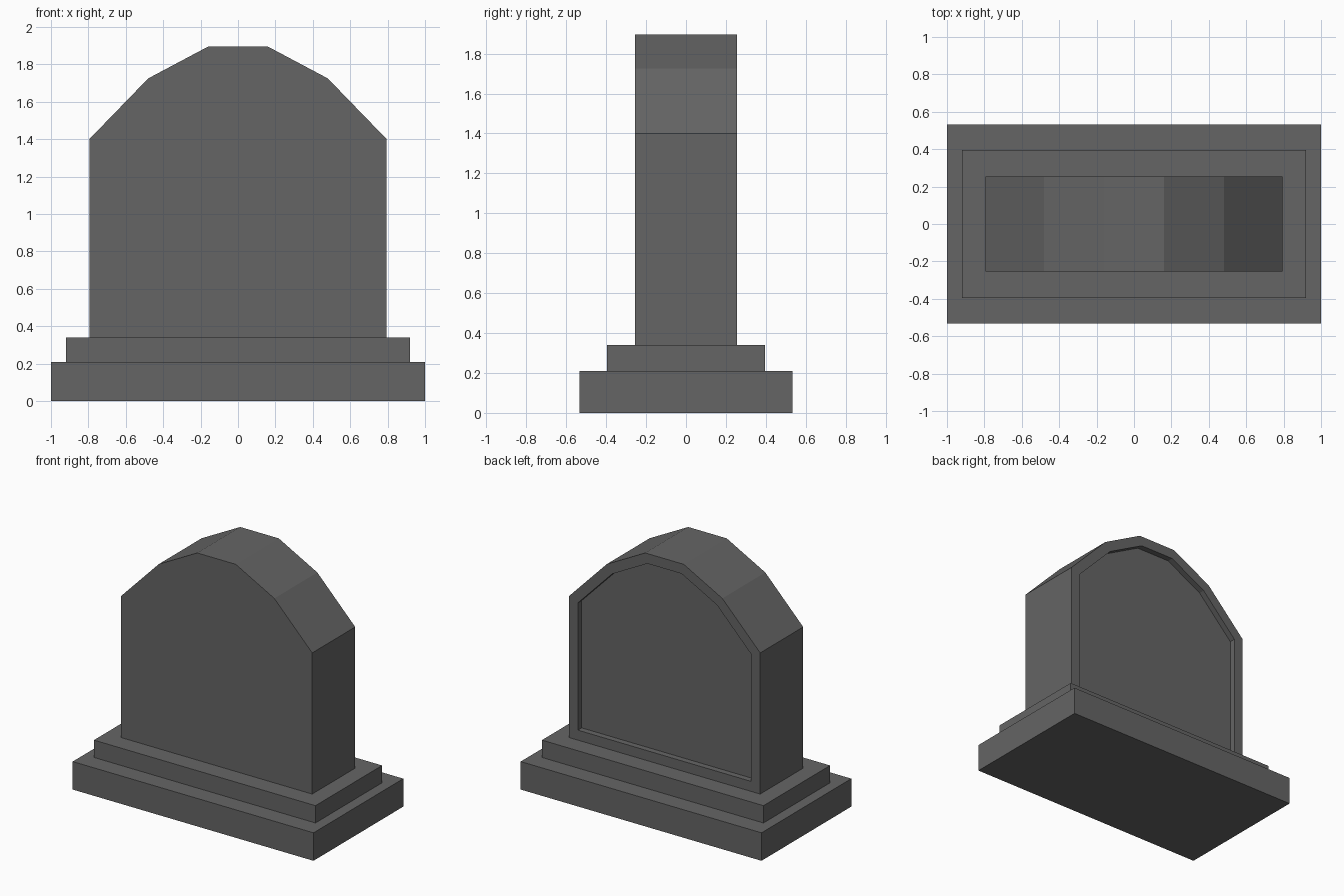
import bpy, bmesh

cube = bpy.data.objects.get("Cube")
if cube:
    bpy.data.objects.remove(cube, do_unlink=True)

stone = bpy.data.materials.new("dark_grey_stone")
stone.use_nodes = True
grey = (0.13, 0.13, 0.13, 1)
stone.diffuse_color = grey
stone.node_tree.nodes["Principled BSDF"].inputs["Base Color"].default_value = grey


def extrude_profile(name, points, depth, recess=None):
    """Extrude an x-z profile along y; optionally sink a bordered panel in the back."""
    bm = bmesh.new()
    front = bm.faces.new([bm.verts.new((x, -depth / 2, z)) for x, z in points])
    moved = bmesh.ops.extrude_face_region(bm, geom=[front], use_keep_orig=True)["geom"]
    bmesh.ops.translate(bm, vec=(0, depth, 0),
                        verts=[g for g in moved if isinstance(g, bmesh.types.BMVert)])
    bmesh.ops.recalc_face_normals(bm, faces=bm.faces)
    if recess:
        border, sink = recess
        back = max(bm.faces, key=lambda f: f.calc_center_median().y)
        bmesh.ops.inset_region(bm, faces=[back], thickness=border, use_even_offset=True)
        # Straight-walled recess
        moved = bmesh.ops.extrude_face_region(bm, geom=[back])["geom"]
        bmesh.ops.translate(bm, vec=(0, -sink, 0),
                            verts=[g for g in moved if isinstance(g, bmesh.types.BMVert)])
        if back.is_valid:
            bmesh.ops.delete(bm, geom=[back], context="FACES_ONLY")
    mesh = bpy.data.meshes.new(name)
    bm.to_mesh(mesh)
    bm.free()
    mesh.materials.append(stone)
    obj = bpy.data.objects.new(name, mesh)
    bpy.context.collection.objects.link(obj)


def block(name, half_width, depth, bottom, top):
    extrude_profile(name, [(-half_width, bottom), (half_width, bottom),
                           (half_width, top), (-half_width, top)], depth)


# Stepped plinth
block("plinth_base", 1.0, 1.065, 0, 0.21)
block("plinth_step", 0.92, 0.79, 0.21, 0.34)

# Upright slab with a faceted arch and a recessed back panel
right_half = [(0.795, 0.34), (0.795, 1.4), (0.48, 1.725), (0.16, 1.895)]
outline = right_half + [(-x, z) for x, z in reversed(right_half)]
extrude_profile("headstone_slab", outline, 0.51, recess=(0.075, 0.045))
